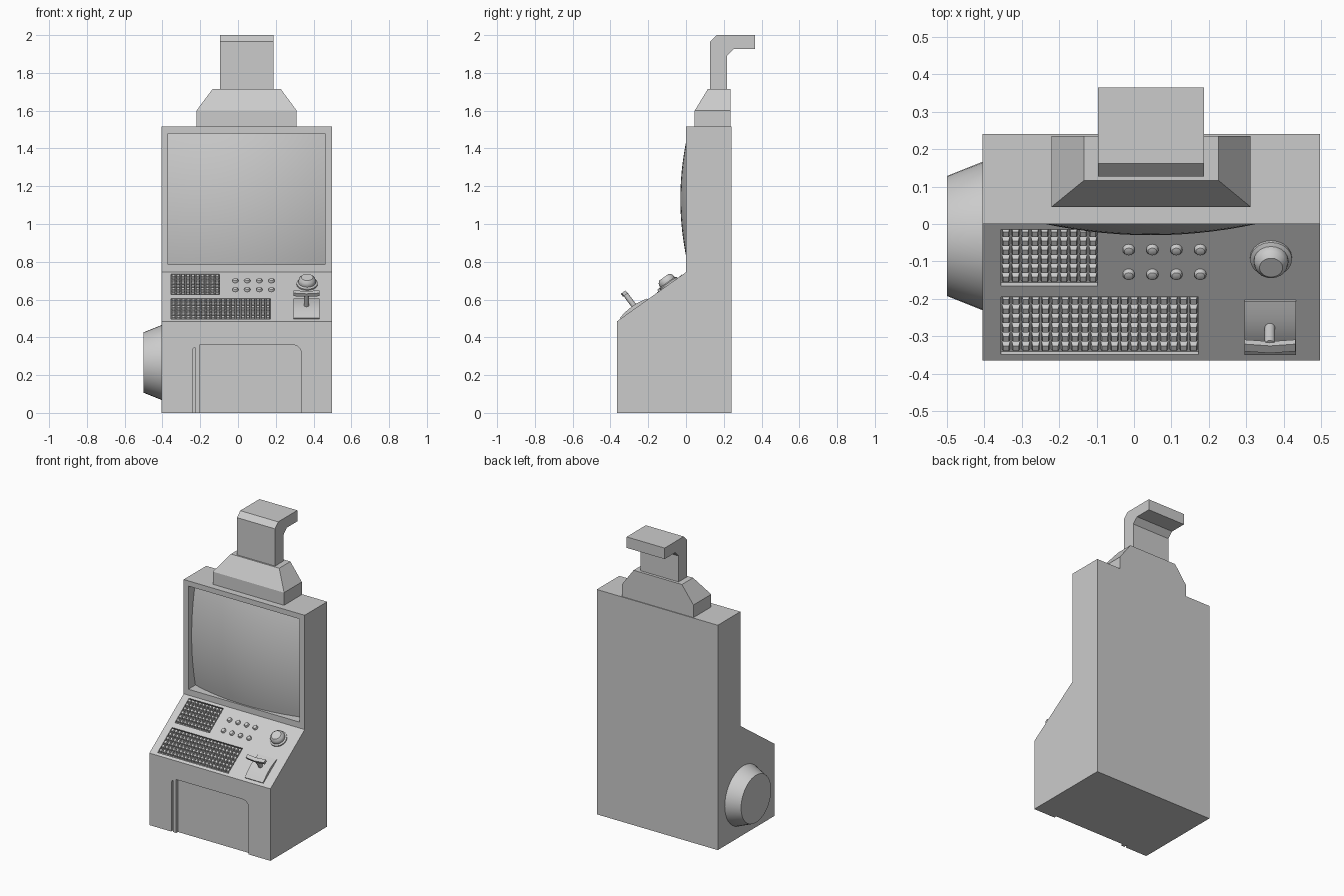
import bpy, bmesh, math
from mathutils import Matrix, Vector

if "Cube" in bpy.data.objects:
    bpy.data.objects.remove(bpy.data.objects["Cube"])

# Frame of the sloped control panel: x, up-slope, normal
C, S = 0.8145, 0.580
PANEL = Matrix(((1, 0, 0, 0), (0, C, -S, 0), (0, S, C, 0.745), (0, 0, 0, 1)))
IDENT = Matrix.Identity(4)


def finish(name, bm, matrix=IDENT, smooth=False):
    bm.transform(matrix)
    bmesh.ops.recalc_face_normals(bm, faces=bm.faces)
    mesh = bpy.data.meshes.new(name)
    bm.to_mesh(mesh)
    bm.free()
    ob = bpy.data.objects.new(name, mesh)
    bpy.context.collection.objects.link(ob)
    if smooth:
        bpy.ops.object.select_all(action='DESELECT')
        ob.select_set(True)
        bpy.context.view_layer.objects.active = ob
        bpy.ops.object.shade_smooth_by_angle(angle=math.radians(35))
    return ob


def frustum(bm, lo, hi):
    """Block between two rectangles (x0, x1, y0, y1, z)."""
    rings = []
    for x0, x1, y0, y1, z in (lo, hi):
        rings.append([bm.verts.new(p) for p in
                      ((x0, y0, z), (x1, y0, z), (x1, y1, z), (x0, y1, z))])
    a, b = rings
    bm.faces.new(a[::-1])
    bm.faces.new(b)
    for i in range(4):
        j = (i + 1) % 4
        bm.faces.new((a[i], a[j], b[j], b[i]))


def box(bm, x0, x1, y0, y1, z0, z1):
    frustum(bm, (x0, x1, y0, y1, z0), (x0, x1, y0, y1, z1))


def prism(bm, points, to3d, a, b):
    """Extrude a 2D outline from depth a to depth b."""
    lo = [bm.verts.new(to3d(p, q, a)) for p, q in points]
    hi = [bm.verts.new(to3d(p, q, b)) for p, q in points]
    bm.faces.new(lo[::-1])
    bm.faces.new(hi)
    n = len(lo)
    for i in range(n):
        bm.faces.new((lo[i], lo[(i + 1) % n], hi[(i + 1) % n], hi[i]))


def along_x(p, q, d):
    return (d, p, q)


def along_y(p, q, d):
    return (p, d, q)


def lathe(bm, profile, matrix, n):
    """Solid of revolution about local z from (radius, height) pairs."""
    rings = [[bm.verts.new(matrix @ Vector((r * math.cos(2 * math.pi * i / n),
                                            r * math.sin(2 * math.pi * i / n), h)))
              for i in range(n)] for r, h in profile]
    bm.faces.new(rings[0][::-1])
    bm.faces.new(rings[-1])
    for a, b in zip(rings, rings[1:]):
        for i in range(n):
            j = (i + 1) % n
            bm.faces.new((a[i], a[j], b[j], b[i]))


def cut(target, cutter):
    mod = target.modifiers.new("cut", 'BOOLEAN')
    mod.operation, mod.solver, mod.object = 'DIFFERENCE', 'EXACT', cutter
    bpy.ops.object.select_all(action='DESELECT')
    target.select_set(True)
    bpy.context.view_layer.objects.active = target
    bpy.ops.object.modifier_apply(modifier=mod.name)
    bpy.data.objects.remove(cutter, do_unlink=True)


# Cabinet body from its side profile
bm = bmesh.new()
prism(bm, [(-0.365, 0), (0.24, 0), (0.24, 1.515), (0, 1.515), (0, 0.745), (-0.365, 0.485)],
      along_x, -0.405, 0.497)
body = finish("cabinet_body", bm)

# Screen opening
bm = bmesh.new()
box(bm, -0.37, 0.46, -0.1, 0.11, 0.785, 1.48)
cut(body, finish("screen_cutter", bm))

# Shallow front recess with a rounded corner, and the narrow slot beside it
bm = bmesh.new()
arc = [(0.29 + 0.045 * math.cos(a), 0.315 + 0.045 * math.sin(a))
       for a in [math.pi / 2 * i / 6 for i in range(7)]]
prism(bm, [(-0.205, -0.1), (0.335, -0.1)] + arc + [(-0.205, 0.36)], along_y, -0.5, -0.347)
cut(body, finish("recess_cutter", bm))
bm = bmesh.new()
prism(bm, [(-0.242, -0.1), (-0.228, -0.1), (-0.228, 0.348), (-0.235, 0.344), (-0.242, 0.33)],
      along_y, -0.5, -0.347)
cut(body, finish("slot_cutter", bm))

# Keyboards: sunken trays filled with tapered keys
for name, x0, x1, y0, y1, cols in (("upper_keys", -0.355, -0.097, -0.165, -0.015, 10),
                                   ("lower_keys", -0.355, 0.172, -0.349, -0.195, 20)):
    v0, v1 = y0 / C, y1 / C
    bm = bmesh.new()
    box(bm, x0, x1, v0, v1, -0.014, 0.05)
    cut(body, finish("tray_cutter", bm, PANEL))
    bm = bmesh.new()
    rows = 6
    v0 += 0.007
    du, dv = (x1 - x0) / cols, (v1 - v0) / rows
    for i in range(cols):
        for j in range(rows):
            u, v = x0 + (i + 0.5) * du, v0 + (j + 0.5) * dv
            a, b = du * 0.42, dv * 0.42
            frustum(bm, (u - a, u + a, v - b, v + b, -0.0145),
                    (u - a * .7, u + a * .7, v - b * .65, v + b * .65, 0.002))
    finish(name, bm, PANEL)

# Bulging screen glass
bm = bmesh.new()
N = 20
grid = [[bm.verts.new((0.045 + 0.415 * u, -0.03 + 0.065 * u * u + 0.04 * v * v,
                       1.1325 + 0.3475 * v))
         for u in [2 * i / N - 1 for i in range(N + 1)]]
        for v in [2 * j / N - 1 for j in range(N + 1)]]
for j in range(N):
    for i in range(N):
        bm.faces.new((grid[j][i], grid[j][i + 1], grid[j + 1][i + 1], grid[j + 1][i]))
finish("screen", bm, smooth=True)

# Round push buttons
bm = bmesh.new()
for x in (-0.014, 0.049, 0.113, 0.177):
    for y in (-0.067, -0.133):
        lathe(bm, [(0.016, -0.005), (0.016, 0.006), (0.012, 0.012), (0.006, 0.014)],
              Matrix.Translation((x, y / C, 0)), 16)
finish("push_buttons", bm, PANEL, True)

# Dial knob
bm = bmesh.new()
lathe(bm, [(0.056, -0.005), (0.056, 0.008), (0.046, 0.013), (0.046, 0.022),
           (0.043, 0.034), (0.031, 0.046)], Matrix.Translation((0.366, -0.09 / C, 0)), 20)
finish("dial_knob", bm, PANEL, True)

# Lever base: low curved plate
bm = bmesh.new()
v0, v1 = -0.347 / C, -0.203 / C
top = [(v0 + (v1 - v0) * i / 12, 0.006 + 0.012 * math.sin(math.pi * i / 12)) for i in range(13)]
prism(bm, [(v1, -0.005), (v0, -0.005)] + top, along_x, 0.295, 0.432)
finish("lever_base", bm, PANEL, True)

# Lever stem and slightly bent crossbar, both tilted forward
base, tip = Vector((0.363, -0.27, 0.56)), Vector((0.363, -0.322, 0.63))
axis = (tip - base).normalized()
rot = axis.to_track_quat('Z', 'X').to_matrix().to_4x4()
bm = bmesh.new()
lathe(bm, [(0.014, -0.01), (0.014, (tip - base).length)],
      Matrix.Translation(base) @ rot, 12)
finish("lever_stem", bm, smooth=True)
bm = bmesh.new()
tilt = Matrix.Translation(tip) @ Matrix.Rotation(math.atan2(0.052, 0.07), 4, 'X')
prism(bm, [(-0.068, -0.012), (0, -0.018), (0.068, -0.012), (0.068, 0.012), (0, 0.006),
           (-0.068, 0.012)], lambda p, q, d: (p, q, d), -0.006, 0.014)
finish("lever_crossbar", bm, tilt)

# Tapered round port on the left side
bm = bmesh.new()
lathe(bm, [(0.198, -0.01), (0.198, 0), (0.16, 0.095)],
      Matrix.Translation((-0.405, -0.032, 0.267)) @ Matrix.Rotation(-math.pi / 2, 4, 'Y'), 40)
finish("side_port", bm, smooth=True)

# Hood on top: plinth and tapered block
bm = bmesh.new()
box(bm, -0.22, 0.311, 0.046, 0.235, 1.515, 1.6)
frustum(bm, (-0.22, 0.311, 0.046, 0.235, 1.6), (-0.134, 0.226, 0.116, 0.235, 1.715))
bmesh.ops.remove_doubles(bm, verts=bm.verts, dist=0.0005)
inner = [f for f in bm.faces if all(abs(v.co.z - 1.6) < 1e-4 for v in f.verts)]
bmesh.ops.delete(bm, geom=inner, context='FACES_ONLY')
finish("top_hood", bm)

# Square duct bending to the back
bm = bmesh.new()
prism(bm, [(0.127, 1.71), (0.216, 1.71), (0.216, 1.89), (0.252, 1.926), (0.365, 1.926),
           (0.365, 2.0), (0.161, 2.0), (0.127, 1.966)], along_x, -0.096, 0.187)
finish("exhaust_duct", bm)
